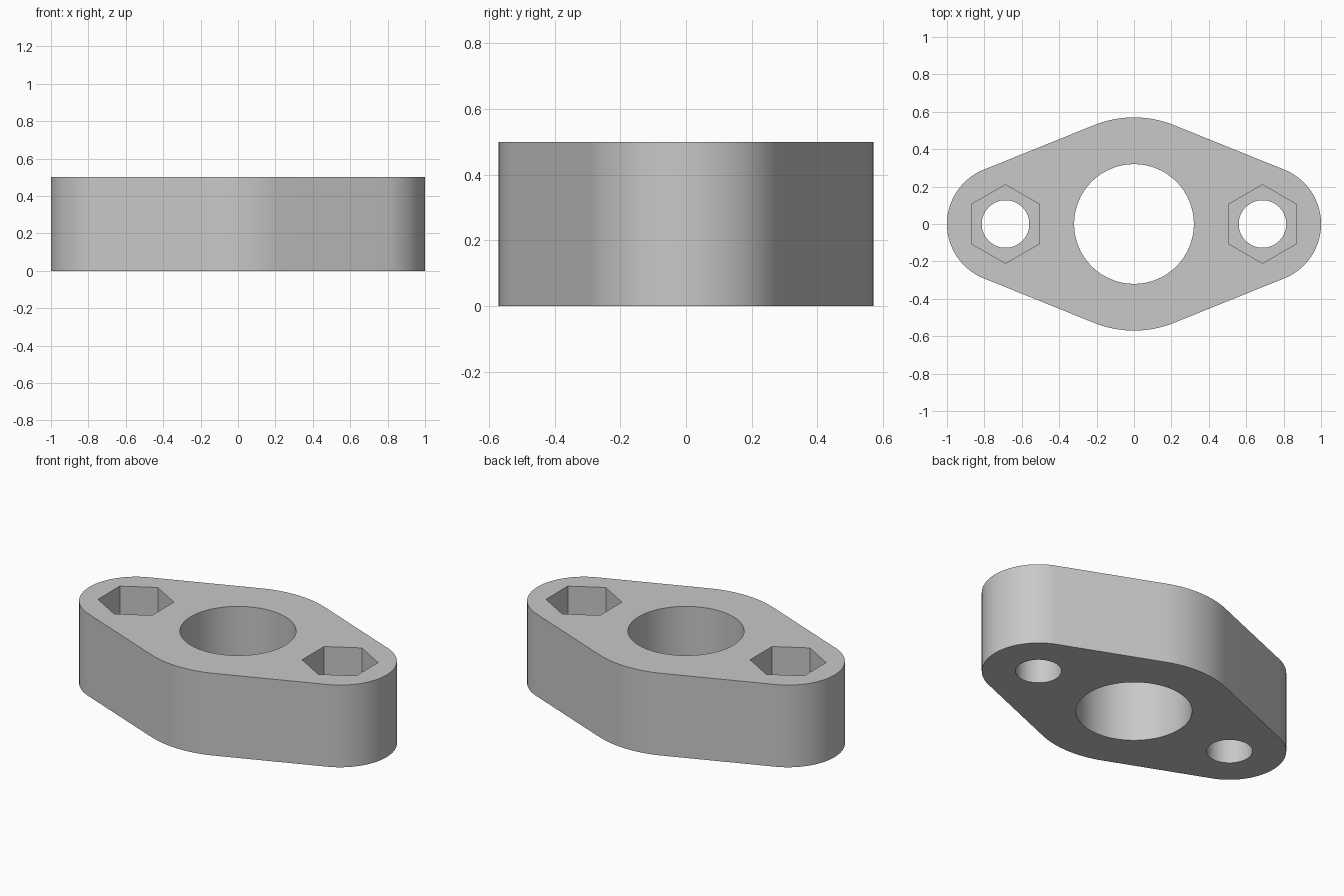
import bpy, bmesh
from math import acos, cos, sin, pi, radians

if "Cube" in bpy.data.objects:
    bpy.data.objects.remove(bpy.data.objects["Cube"], do_unlink=True)

HEIGHT = 0.5
HUB_R = 0.57        # central boss radius
END_X = 0.687       # bolt centre offset
END_R = 1 - END_X   # rounded end radius
POCKET_DEPTH = 0.25

grey = bpy.data.materials.new("light_grey")
grey.use_nodes = True
colour = (0.58, 0.58, 0.58, 1)
grey.diffuse_color = colour
grey.node_tree.nodes["Principled BSDF"].inputs["Base Color"].default_value = colour


def arc(cx, radius, start, end, steps):
    angles = [start + (end - start) * i / steps for i in range(steps + 1)]
    return [(cx + radius * cos(a), radius * sin(a)) for a in angles]


def prism(name, outline, bottom, top):
    bm = bmesh.new()
    base = bm.faces.new([bm.verts.new((x, y, bottom)) for x, y in outline])
    extruded = bmesh.ops.extrude_face_region(bm, geom=[base])["geom"]
    verts = [g for g in extruded if isinstance(g, bmesh.types.BMVert)]
    bmesh.ops.translate(bm, verts=verts, vec=(0, 0, top - bottom))
    bmesh.ops.recalc_face_normals(bm, faces=bm.faces)
    mesh = bpy.data.meshes.new(name)
    bm.to_mesh(mesh)
    bm.free()
    mesh.materials.append(grey)
    obj = bpy.data.objects.new(name, mesh)
    bpy.context.collection.objects.link(obj)
    return obj


def polygon(cx, radius, sides, turn=0):
    return arc(cx, radius, turn, turn + 2 * pi, sides)[:-1]


def cut(target, cutter):
    cutter.hide_render = True
    mod = target.modifiers.new("cut", "BOOLEAN")
    mod.operation = "DIFFERENCE"
    mod.solver = "EXACT"
    mod.object = cutter
    bpy.ops.object.modifier_apply(modifier=mod.name)
    bpy.data.objects.remove(cutter, do_unlink=True)


# Flange body: hub and two ends joined by tangent lines
t = acos((HUB_R - END_R) / END_X)
outline = (arc(END_X, END_R, -t, t, 48) + arc(0, HUB_R, t, pi - t, 24)
           + arc(-END_X, END_R, pi - t, pi + t, 48)
           + arc(0, HUB_R, pi + t, 2 * pi - t, 24))
flange = prism("flange_body", outline, 0, HEIGHT)
bpy.ops.object.select_all(action="DESELECT")
flange.select_set(True)
bpy.context.view_layer.objects.active = flange

# Central bore
cut(flange, prism("bore_cutter", polygon(0, 0.32, 96), -0.1, HEIGHT + 0.1))

# Bolt holes with hexagonal nut pockets on top
for side in (-1, 1):
    x = side * END_X
    cut(flange, prism("bolt_cutter", polygon(x, 0.127, 64), -0.1, HEIGHT + 0.1))
    cut(flange, prism("nut_cutter", polygon(x, 0.21, 6, pi / 2),
                      HEIGHT - POCKET_DEPTH, HEIGHT + 0.1))

bpy.ops.object.shade_smooth_by_angle(angle=radians(30))
